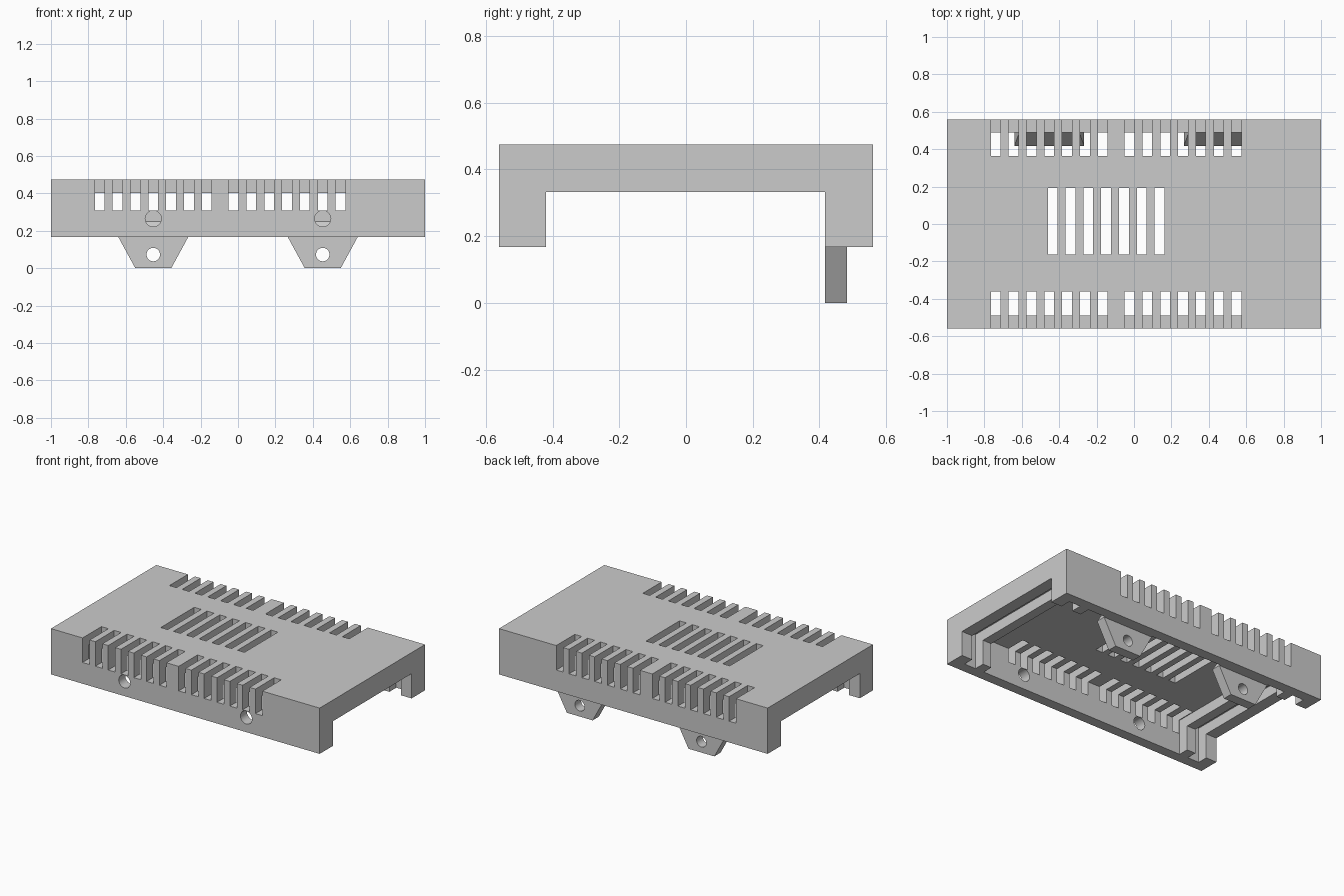
import bpy, bmesh, math
from mathutils import Matrix, Vector

if "Cube" in bpy.data.objects:
    bpy.data.objects.remove(bpy.data.objects["Cube"], do_unlink=True)

grey = bpy.data.materials.new("light_grey")
grey.use_nodes = True
colour = (0.6, 0.6, 0.6, 1)
grey.diffuse_color = colour
grey.node_tree.nodes["Principled BSDF"].inputs["Base Color"].default_value = colour


def add_box(bm, x0, x1, y0, y1, z0, z1):
    size = Vector((x1 - x0, y1 - y0, z1 - z0))
    centre = Vector((x0 + x1, y0 + y1, z0 + z1)) / 2
    matrix = Matrix.Translation(centre) @ Matrix.Diagonal(size).to_4x4()
    bmesh.ops.create_cube(bm, size=1, matrix=matrix)


def add_bore(bm, x, y, z, radius, depth):
    matrix = Matrix.Translation((x, y, z)) @ Matrix.Rotation(math.pi / 2, 4, "X")
    bmesh.ops.create_cone(bm, cap_ends=True, segments=32, radius1=radius,
                          radius2=radius, depth=depth, matrix=matrix)


def add_hull(bm, points):
    verts = [bm.verts.new(p) for p in points]
    bmesh.ops.convex_hull(bm, input=verts)


def make(name, bm):
    bmesh.ops.recalc_face_normals(bm, faces=bm.faces)
    mesh = bpy.data.meshes.new(name)
    bm.to_mesh(mesh)
    bm.free()
    mesh.materials.append(grey)
    obj = bpy.data.objects.new(name, mesh)
    bpy.context.collection.objects.link(obj)
    return obj


def cut(obj, bm):
    # subtract a temporary cutter and apply the result
    cutter = make("cutter", bm)
    cutter.hide_render = True
    mod = obj.modifiers.new("cut", "BOOLEAN")
    mod.operation = "DIFFERENCE"
    mod.solver = "EXACT"
    mod.object = cutter
    bpy.ops.object.select_all(action="DESELECT")
    bpy.context.view_layer.objects.active = obj
    obj.select_set(True)
    bpy.ops.object.modifier_apply(modifier=mod.name)
    bpy.data.objects.remove(cutter, do_unlink=True)


BOTTOM, TOP, SIDE = 0.167, 0.475, 0.56
WALL, CEILING = 0.49, 0.403

# housing block
bm = bmesh.new()
add_box(bm, -1, 1, -SIDE, SIDE, BOTTOM, TOP)
housing = make("housing", bm)

# inner cavity and the end panel grooves
bm = bmesh.new()
add_box(bm, -0.77, 0.77, -WALL, WALL, 0, CEILING)
for x0, x1 in ((-0.92, -0.835), (0.835, 0.92)):
    add_box(bm, x0, x1, -WALL, WALL, 0, CEILING)
cut(housing, bm)

# open passage through both ends
bm = bmesh.new()
add_box(bm, -1.2, 1.2, -0.42, 0.417, -0.1, 0.333)
cut(housing, bm)

# vent slots over both long edges and through the middle of the top
bm = bmesh.new()
PITCH, HALF = 0.0953, 0.026
for i in range(7):
    for start in (-0.739, -0.024):
        x = start + i * PITCH
        add_box(bm, x - HALF, x + HALF, 0.363, 0.7, 0.31, 0.6)
        add_box(bm, x - HALF, x + HALF, -0.7, -0.36, 0.31, 0.6)
    x = -0.435 + i * PITCH
    add_box(bm, x - HALF, x + HALF, -0.163, 0.193, 0.36, 0.6)
cut(housing, bm)

# screw holes in the front wall
bm = bmesh.new()
for x in (-0.453, 0.453):
    add_bore(bm, x, -0.53, 0.265, 0.043, 0.2)
cut(housing, bm)

# hanging tabs with a sloped root against the back wall
parts = [housing]
for side, x in (("right", -0.453), ("left", 0.453)):
    bm = bmesh.new()
    add_hull(bm, [(x + s * w, y, z) for s in (-1, 1) for y in (0.417, 0.483)
                  for w, z in ((0.096, 0), (0.187, BOTTOM))])
    tab = make(side + "_tab", bm)
    bm = bmesh.new()
    add_bore(bm, x, 0.45, 0.073, 0.036, 0.3)
    cut(tab, bm)
    bm = bmesh.new()
    add_hull(bm, [(x + s * w, y, z) for s in (-1, 1)
                  for w, y, z in ((0.187, 0.417, BOTTOM), (0.187, WALL, BOTTOM), (0.16, WALL, 0.25))])
    parts += [tab, make(side + "_tab_root", bm)]

for obj in parts:
    bpy.ops.object.select_all(action="DESELECT")
    bpy.context.view_layer.objects.active = obj
    obj.select_set(True)
    bpy.ops.object.shade_smooth_by_angle(angle=math.radians(30))
